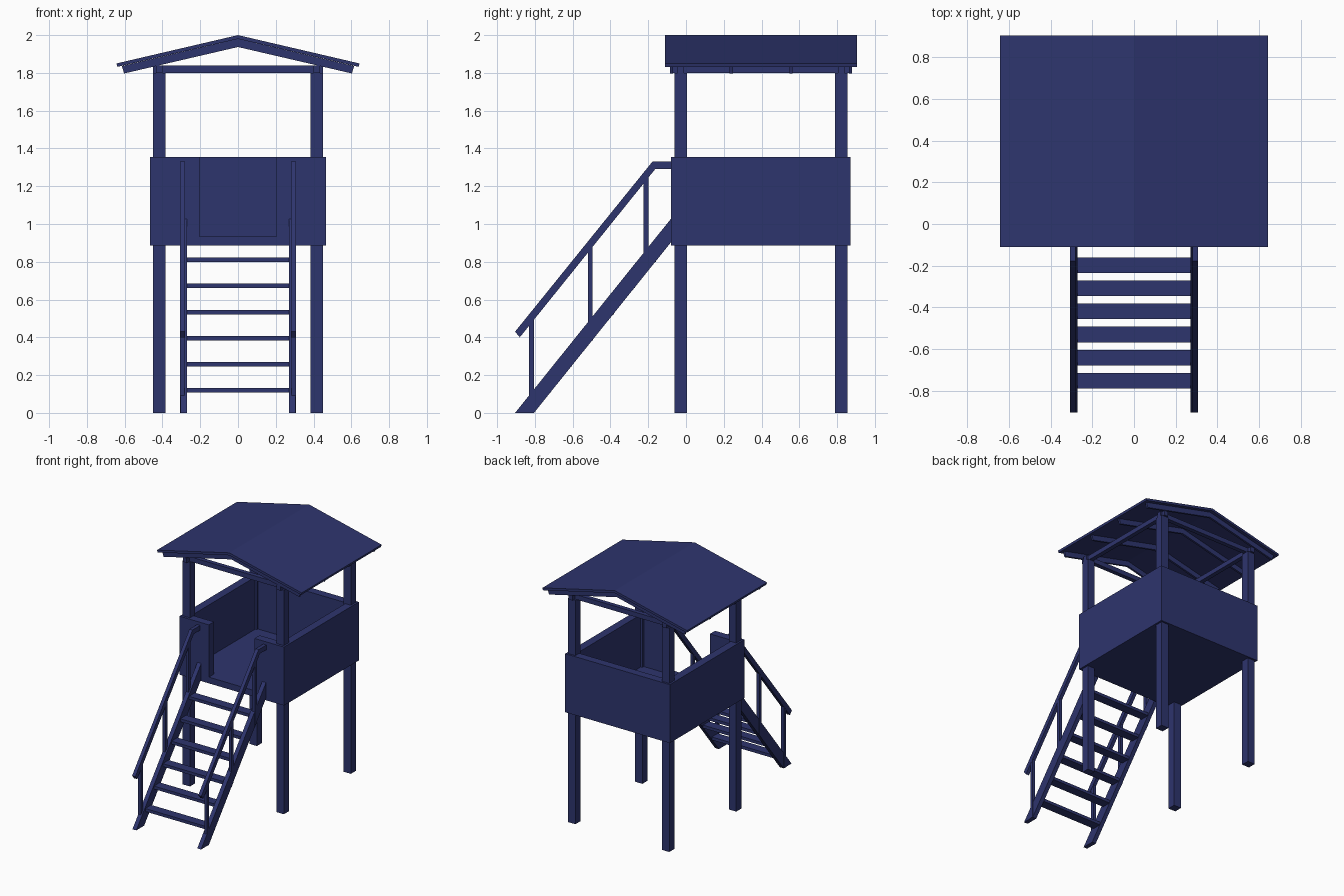
import bpy

if "Cube" in bpy.data.objects:
    bpy.data.objects.remove(bpy.data.objects["Cube"])

mat = bpy.data.materials.new("navy blue")
mat.diffuse_color = (0.027, 0.035, 0.155, 1)
mat.use_nodes = True
mat.node_tree.nodes["Principled BSDF"].inputs["Base Color"].default_value = mat.diffuse_color


def make(name, verts, faces):
    me = bpy.data.meshes.new(name)
    me.from_pydata(verts, [], faces)
    me.materials.append(mat)
    ob = bpy.data.objects.new(name, me)
    bpy.context.collection.objects.link(ob)
    return ob


def prism(name, pts, a, b, axis):
    """Extrude a 2D outline from a to b along x (pts = y,z) or y (pts = x,z)."""
    area = sum(p[0] * q[1] - q[0] * p[1] for p, q in zip(pts, pts[1:] + pts[:1]))
    if (area < 0) == (axis == 'x'):
        pts = pts[::-1]
    n = len(pts)
    if axis == 'x':
        v = [(a, p, q) for p, q in pts] + [(b, p, q) for p, q in pts]
    else:
        v = [(p, a, q) for p, q in pts] + [(p, b, q) for p, q in pts]
    f = [tuple(reversed(range(n))), tuple(range(n, 2 * n))]
    f += [(i, (i + 1) % n, n + (i + 1) % n, n + i) for i in range(n)]
    return make(name, v, f)


def box(name, x0, x1, y0, y1, z0, z1):
    return prism(name, [(y0, z0), (y1, z0), (y1, z1), (y0, z1)], x0, x1, 'x')


def sided(x0, x1, s):
    return (x0, x1) if s > 0 else (-x1, -x0)


# corner posts
for s in (-1, 1):
    for y in (-0.06, 0.79):
        box("post", *sided(0.385, 0.45, s), y, y + 0.065, 0, 1.8)

# platform floor and parapet walls
T = 0.065
box("floor", -0.465, 0.465, -0.08, 0.87, 0.885, 0.935)
box("back_wall", -0.465, 0.465, 0.87 - T, 0.87, 0.935, 1.355)
for s in (-1, 1):
    box("side_wall", *sided(0.465 - T, 0.465, s), -0.08 + T, 0.87 - T, 0.935, 1.355)
    box("front_wall", *sided(0.203, 0.465, s), -0.08, -0.08 + T, 0.935, 1.355)

# roof slab
S = 0.15 / 0.643
prism("roof", [(-0.643, 1.85), (0, 2.0), (0.643, 1.85), (0.639, 1.832),
               (0, 1.98), (-0.639, 1.832)], -0.11, 0.905, 'y')

# rafters, evenly spaced under the roof
for i in range(4):
    y = -0.076 + i * 0.3155
    prism("rafter", [(-0.615, 1.98 - 0.615 * S), (0, 1.98), (0.615, 1.98 - 0.615 * S),
                     (0.603, 1.797), (0, 1.937), (-0.603, 1.797)],
          y - 0.008, y + 0.008, 'y')

# tie beams and wall plates on the post tops
for y in (-0.045, 0.805):
    box("tie_beam", -0.45, 0.45, y, y + 0.035, 1.8, 1.838)
for s in (-1, 1):
    box("wall_plate", *sided(0.4, 0.435, s), -0.08, 0.87, 1.8, 1.838)

# stairs: stringers, hand rails and balusters
K = 1.245
for s in (-1, 1):
    prism("stringer", [(-0.905, 0), (-0.805, 0), (-0.08, 0.725 * K), (-0.08, 0.825 * K)],
          *sided(0.271, 0.305, s), 'x')
    prism("hand_rail", [(-0.905, 0.43), (-0.88, 0.4), (-0.162, 1.292), (-0.08, 1.292),
                        (-0.08, 1.33), (-0.178, 1.33)], *sided(0.28, 0.308, s), 'x')
    for y in (-0.83, -0.52, -0.225):
        y1 = y + 0.026
        lo = [max(0, (v + 0.805) * K) for v in (y, y1)]
        hi = [0.415 + (v + 0.88) * K for v in (y, y1)]
        prism("baluster", [(y, lo[0]), (y1, lo[1]), (y1, hi[1]), (y, hi[0])],
              *sided(0.282, 0.307, s), 'x')

# stair treads
for i in range(6):
    y, z = -0.79 + i * 0.111, 0.108 + i * 0.138
    box("tread", -0.272, 0.272, y, y + 0.075, z, z + 0.024)
